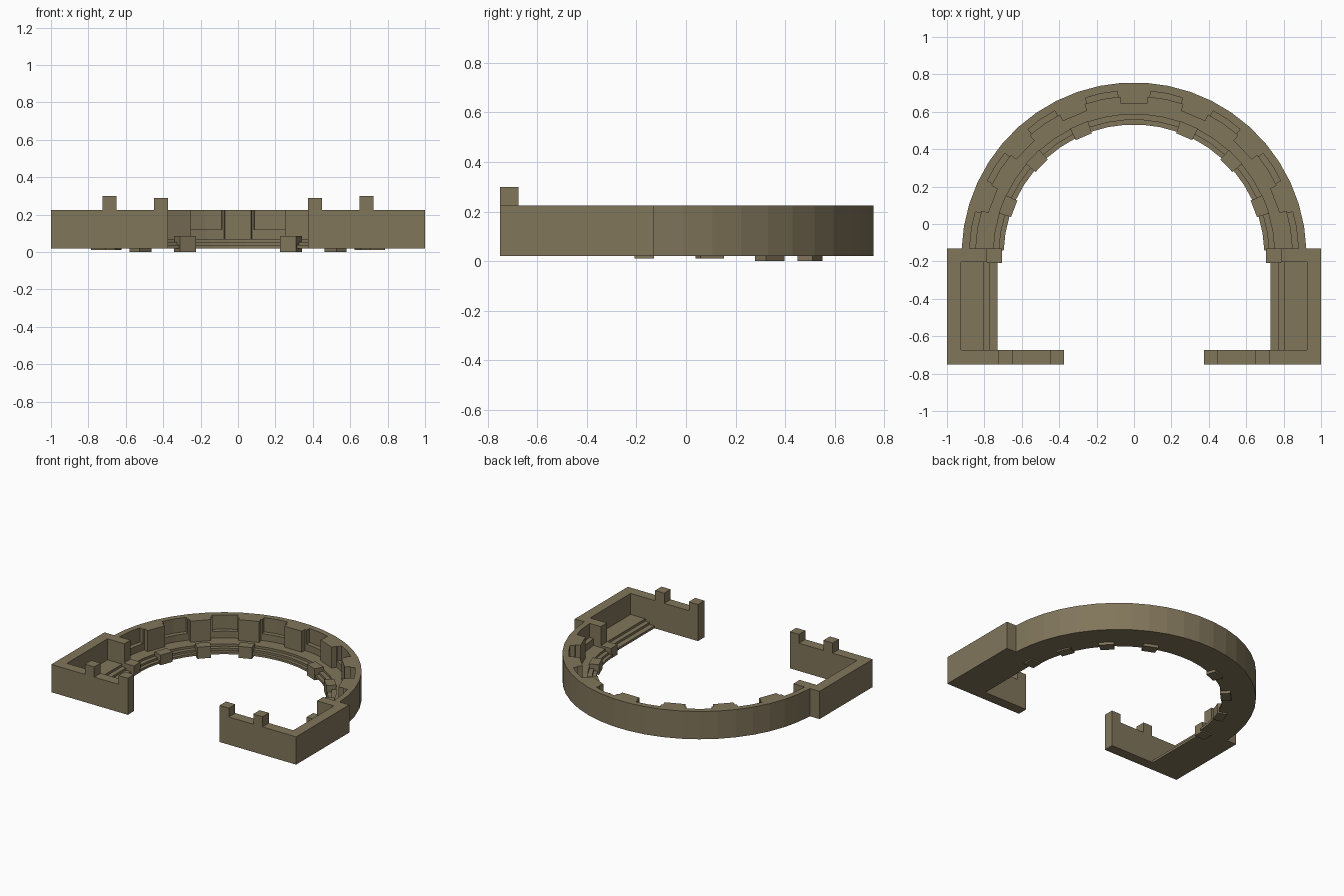
import bpy
import bmesh
from math import cos, sin, radians
from mathutils import Vector

cube = bpy.data.objects.get("Cube")
if cube:
    bpy.data.objects.remove(cube)

stone = bpy.data.materials.new("olive stone")
stone.use_nodes = True
COLOUR = (0.22, 0.18, 0.105, 1)
stone.diffuse_color = COLOUR
stone.node_tree.nodes["Principled BSDF"].inputs["Base Color"].default_value = COLOUR

CENTRE_Y = -0.165          # centre of the curved wall
BOTTOM, FLOOR, TOP = 0.02, 0.07, 0.225
BAY = 23                   # degrees from pier to pier


def arc_point(r, angle, z):
    a = radians(angle)
    return Vector((r * cos(a), CENTRE_Y + r * sin(a), z))


def sweep(name, rings):
    """Skin a row of matching closed cross-sections and cap both ends."""
    bm = bmesh.new()
    rows = [[bm.verts.new(p) for p in ring] for ring in rings]
    count = len(rows[0])
    for a, b in zip(rows, rows[1:]):
        for i in range(count):
            j = (i + 1) % count
            bm.faces.new((a[i], a[j], b[j], b[i]))
    bm.faces.new(rows[0])
    bm.faces.new(rows[-1])
    bmesh.ops.recalc_face_normals(bm, faces=bm.faces[:])
    mesh = bpy.data.meshes.new(name)
    bm.to_mesh(mesh)
    bm.free()
    mesh.materials.append(stone)
    obj = bpy.data.objects.new(name, mesh)
    bpy.context.collection.objects.link(obj)
    return obj


def arc_sweep(name, profile, start, end, steps):
    angles = [start + (end - start) * i / steps for i in range(steps + 1)]
    return sweep(name, [[arc_point(r, a, z) for r, z in profile] for a in angles])


def arc_block(name, r0, r1, middle, half, z0, z1):
    return arc_sweep(name, [(r0, z0), (r1, z0), (r1, z1), (r0, z1)],
                     middle - half, middle + half, 1)


def straight_sweep(name, profile, y0, y1, side):
    return sweep(name, [[(side * x, y, z) for x, z in profile] for y in (y0, y1)])


def box(name, x0, x1, y0, y1, z0, z1, side):
    return straight_sweep(name, [(x0, z0), (x1, z0), (x1, z1), (x0, z1)], y0, y1, side)


# Curved wall with window sill, walkway and steps
wall_profile = [(0.922, BOTTOM), (0.922, TOP), (0.88, TOP), (0.88, 0.12),
                (0.847, 0.12), (0.847, FLOOR), (0.752, FLOOR), (0.752, 0.053),
                (0.722, 0.053), (0.722, 0.037), (0.697, 0.037), (0.697, BOTTOM)]
arc_sweep("curved_wall", wall_profile, 1.83, 178.17, 23)

# Piers between the window recesses, each with side jambs
for k in range(-3, 4):
    angle = 90 + k * BAY
    arc_block("pier", 0.81, 0.89, angle, 5, FLOOR - 0.01, TOP)
    arc_block("pier_jambs", 0.847, 0.89, angle, 5.8, FLOOR - 0.01, TOP)
    # Kerb blocks straddle the steps, except at the middle of the arc
    if k:
        arc_block("kerb_block", 0.688, 0.757, angle, 3.9,
                  0.01 if abs(k) == 3 else 0.0, 0.085)

# Straight wings, mirrored left and right
wing_profile = [(1, BOTTOM), (1, TOP), (0.925, TOP), (0.925, FLOOR),
                (0.805, FLOOR), (0.805, 0.053), (0.77, 0.053), (0.77, 0.037),
                (0.73, 0.037), (0.73, BOTTOM)]
for side, label in ((1, "left"), (-1, "right")):
    straight_sweep(label + "_wing", wing_profile, -0.75, -0.13, side)
    box(label + "_wing_back_wall", 0.787, 0.93, -0.202, -0.13, 0.03, TOP, side)
    box(label + "_end_kerb_block", 0.705, 0.787, -0.208, -0.13, 0.01, 0.085, side)
    box(label + "_front_wall", 0.375, 1, -0.75, -0.675, BOTTOM, TOP, side)
    box(label + "_inner_merlon", 0.375, 0.45, -0.75, -0.675, TOP - 0.01, 0.29, side)
    box(label + "_outer_merlon", 0.65, 0.725, -0.75, -0.675, TOP - 0.01, 0.3, side)
